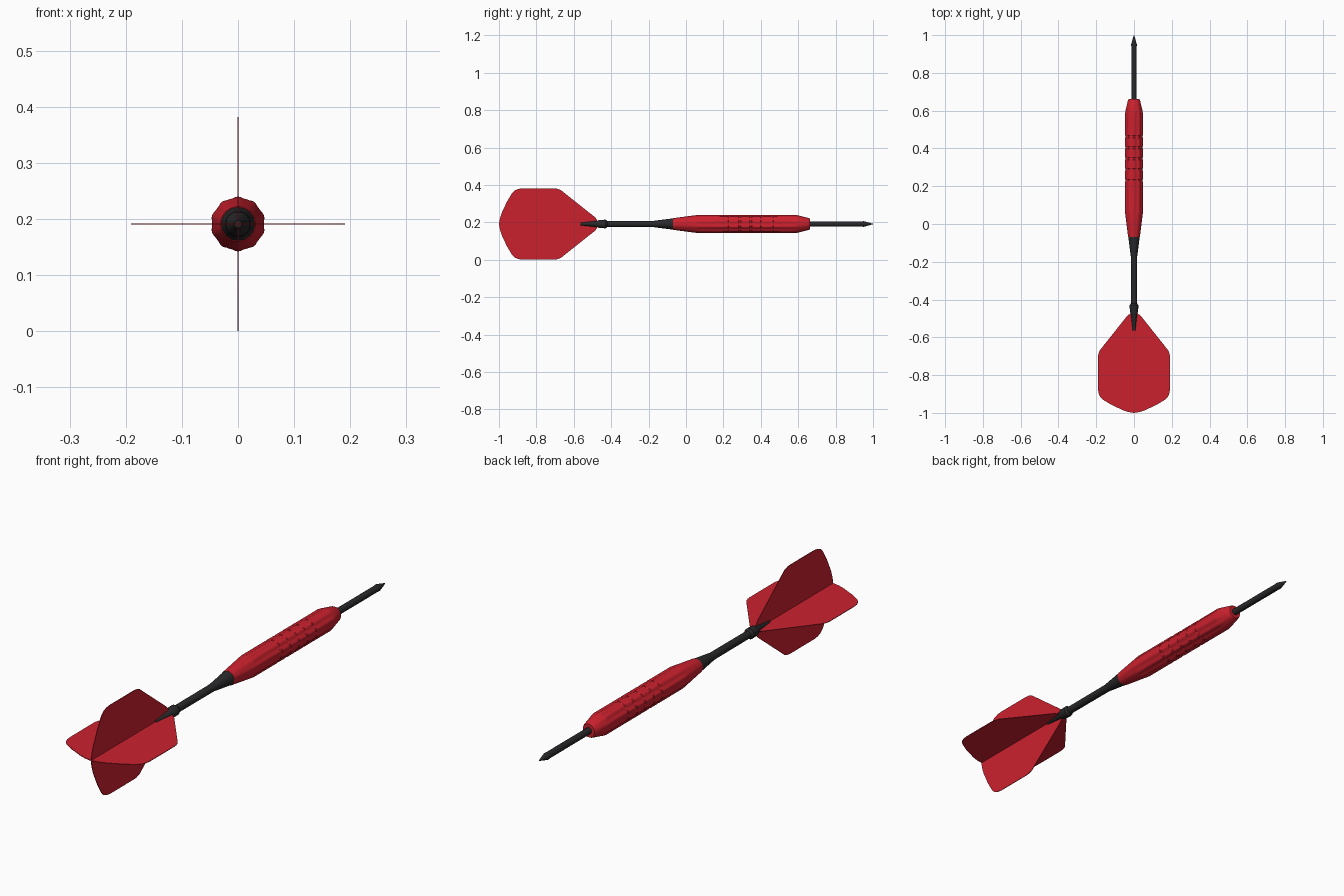
import bpy, bmesh, math

if "Cube" in bpy.data.objects:
    bpy.data.objects.remove(bpy.data.objects["Cube"])

CZ = 0.191  # height of the dart's long axis


def material(name, col):
    m = bpy.data.materials.new(name)
    m.diffuse_color = (*col, 1)
    m.use_nodes = True
    m.node_tree.nodes["Principled BSDF"].inputs["Base Color"].default_value = m.diffuse_color
    return m


RED = material("red", (0.60, 0.015, 0.027))
BLACK = material("black", (0.022, 0.022, 0.024))


def finish(name, bm, mat, smooth=True):
    bmesh.ops.recalc_face_normals(bm, faces=bm.faces[:])
    me = bpy.data.meshes.new(name)
    bm.to_mesh(me)
    bm.free()
    ob = bpy.data.objects.new(name, me)
    bpy.context.collection.objects.link(ob)
    ob.location.z = CZ
    me.materials.append(mat)
    if smooth:
        bpy.ops.object.select_all(action='DESELECT')
        bpy.context.view_layer.objects.active = ob
        ob.select_set(True)
        bpy.ops.object.shade_smooth_by_angle(angle=math.radians(25))
    return ob


def lathe(name, profile, mat, segs, lobes=0):
    """Spin (y, radius, flute depth) rows around the y axis."""
    bm = bmesh.new()
    rings = []
    for y, r, depth in profile:
        ring = []
        for i in range(segs):
            a = math.pi / 2 + 2 * math.pi * i / segs
            rr = r - depth * (0.5 - 0.5 * math.cos(lobes * (a - math.pi / 2)))
            ring.append(bm.verts.new((rr * math.cos(a), y, rr * math.sin(a))))
        rings.append(ring)
    for p, q in zip(rings, rings[1:]):
        for i in range(segs):
            j = (i + 1) % segs
            bm.faces.new((p[i], p[j], q[j], q[i]))
    bm.faces.new(rings[0])
    bm.faces.new(rings[-1])
    return finish(name, bm, mat)


# Metal point
lathe("point", [(0.64, 0.014, 0), (0.935, 0.014, 0), (0.95, 0.015, 0),
                (0.98, 0.007, 0), (1.0, 0.001, 0)], BLACK, 16)

# Fluted barrel with ring grooves in the grip
rows = [(-0.07, 0.031, 0), (0.055, 0.0475, 0.001), (0.065, 0.049, 0.004)]
for k in range(5):
    y = 0.23 + 0.058 * k
    rows += [(y - 0.006, 0.049, 0.004), (y - 0.004, 0.047, 0.003),
             (y + 0.004, 0.047, 0.003), (y + 0.006, 0.049, 0.004)]
rows += [(0.585, 0.049, 0.004), (0.595, 0.047, 0.001),
         (0.655, 0.032, 0), (0.662, 0.028, 0)]
lathe("barrel", rows, RED, 60, lobes=10)

# Shaft: flared socket, stem, collar and tapered tail gripping the flights
lathe("shaft", [(-0.565, 0.007, 0), (-0.475, 0.017, 0), (-0.465, 0.022, 0),
                (-0.43, 0.023, 0), (-0.42, 0.016, 0), (-0.175, 0.0165, 0),
                (-0.165, 0.018, 0), (-0.07, 0.030, 0)], BLACK, 16)

# Four thin flights
OUTLINE = [(0, -0.475), (0.02, -0.475), (0.035, -0.485), (0.17, -0.655),
           (0.182, -0.67), (0.189, -0.69), (0.191, -0.71), (0.191, -0.87),
           (0.188, -0.895), (0.18, -0.915), (0.165, -0.93), (0.12, -0.957),
           (0.06, -0.985), (0.03, -0.995), (0, -1.0)]
T = 0.0013
for n, name in enumerate(("right", "top", "left", "bottom")):
    c, s = round(math.cos(n * math.pi / 2)), round(math.sin(n * math.pi / 2))
    bm = bmesh.new()
    a, b = ([bm.verts.new((c * r - s * t, y, s * r + c * t)) for r, y in OUTLINE]
            for t in (-T, T))
    bm.faces.new(a)
    bm.faces.new(b)
    for i in range(len(a) - 1):
        bm.faces.new((a[i], a[i + 1], b[i + 1], b[i]))
    finish(name + "_flight", bm, RED, smooth=False)
